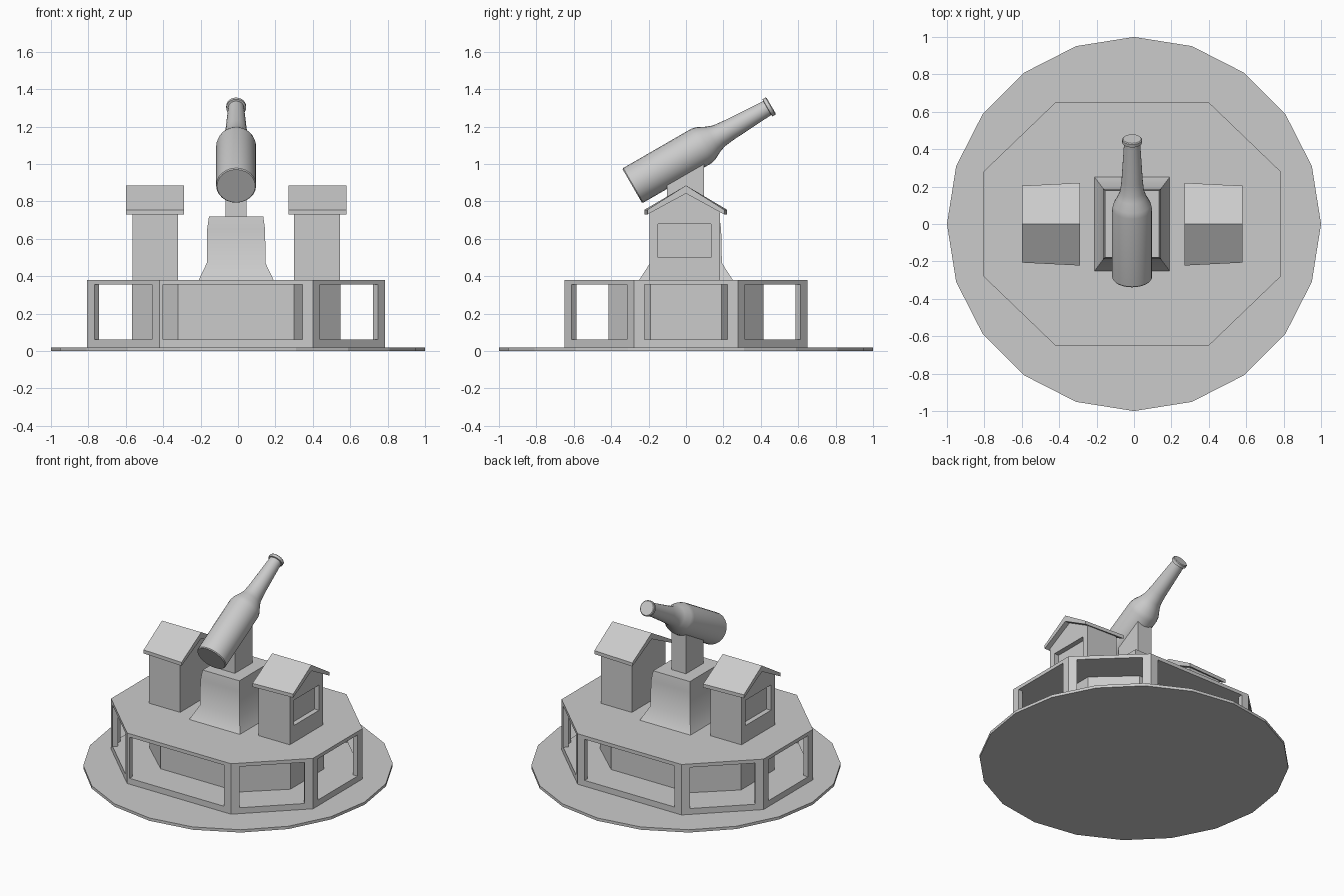
import bpy, bmesh, math
from mathutils import Vector

if "Cube" in bpy.data.objects:
    bpy.data.objects.remove(bpy.data.objects["Cube"])

CX = -0.01  # everything above the ground disc is centred here


def loft(name, rings, smooth=None):
    """Skin a list of equal-length point rings and cap both ends."""
    bm = bmesh.new()
    vs = [[bm.verts.new(p) for p in r] for r in rings]
    n = len(rings[0])
    for a, b in zip(vs, vs[1:]):
        for i in range(n):
            j = (i + 1) % n
            bm.faces.new((a[i], a[j], b[j], b[i]))
    bm.faces.new(vs[0])
    bm.faces.new(vs[-1])
    bmesh.ops.recalc_face_normals(bm, faces=bm.faces)
    me = bpy.data.meshes.new(name)
    bm.to_mesh(me)
    bm.free()
    ob = bpy.data.objects.new(name, me)
    bpy.context.collection.objects.link(ob)
    if smooth:
        bpy.ops.object.select_all(action='DESELECT')
        bpy.context.view_layer.objects.active = ob
        ob.select_set(True)
        bpy.ops.object.shade_smooth_by_angle(angle=math.radians(smooth))
    return ob


def prism(name, outline, z0, z1):
    return loft(name, [[(x, y, z) for x, y in outline] for z in (z0, z1)])


def rect(hx, hy, z, cy=0):
    return [(CX + sx * hx, cy + sy * hy, z) for sx, sy in ((-1, -1), (1, -1), (1, 1), (-1, 1))]


def octagon(hx, hy, cx, cy):
    """Octagon with half sizes hx, hy and corners cut at cx, cy."""
    return [(CX + x, y) for x, y in ((-cx, -hy), (cx, -hy), (hx, -cy), (hx, cy),
                                     (cx, hy), (-cx, hy), (-hx, cy), (-hx, -cy))]


# Ground disc
prism("ground_disc", [(math.sin(i * math.pi / 10), math.cos(i * math.pi / 10)) for i in range(20)], 0, 0.02)

# Octagonal platform: floor, inner core, roof slab
outer = octagon(0.797, 0.65, 0.41, 0.278)
prism("platform_floor", outer, 0.02, 0.062)
prism("platform_core", octagon(0.557, 0.415, 0.31, 0.19), 0.062, 0.355)
prism("platform_top", outer, 0.355, 0.38)

# Angled corner posts
for i, p in enumerate(outer):
    p = Vector(p)
    d0 = (Vector(outer[i - 1]) - p).normalized()
    d1 = (Vector(outer[(i + 1) % 8]) - p).normalized()
    w0 = 0.055
    w1 = 0.02 if i == 0 else 0.055
    n0, n1 = Vector((d0.y, -d0.x)), Vector((-d1.y, d1.x))
    t = 0.035
    bis = (n0 + n1).normalized()
    inner = p + bis * (t / bis.dot(n0))
    quad = [p, p + d1 * w1, p + d1 * w1 + n1 * t, inner, p + d0 * w0 + n0 * t, p + d0 * w0]
    prism("corner_post", [tuple(q) for q in quad], 0.062, 0.355)

# Two gabled booths with a recessed window on the outer side
wall = [(-0.195, 0.38), (0.182, 0.38), (0.182, 0.755), (0, 0.86), (-0.195, 0.755)]
roof = [(-0.222, 0.755), (0, 0.885), (0.22, 0.755), (0.22, 0.73), (0, 0.842), (-0.222, 0.73)]
window = [(-0.15, 0.5), (0.135, 0.5), (0.135, 0.68), (-0.15, 0.68)]


def along_x(name, profile, s, x0, x1, taper=1.0):
    return loft(name, [[(CX + s * x, y * k, z) for y, z in profile]
                       for x, k in ((x0, 1), (x1, taper))])


for s, side in ((-1, "left"), (1, "right")):
    booth = along_x(side + "_booth", wall, s, 0.31, 0.555)
    cutter = along_x(side + "_window_cutter", window, s, 0.52, 0.7)
    cutter.hide_render = True
    cutter.display_type = 'WIRE'
    mod = booth.modifiers.new("window", 'BOOLEAN')
    mod.object = cutter
    mod.operation = 'DIFFERENCE'
    mod.solver = 'EXACT'
    bpy.context.view_layer.objects.active = booth
    bpy.ops.object.modifier_apply(modifier=mod.name)
    bpy.data.objects.remove(cutter)
    along_x(side + "_booth_roof", roof, s, 0.28, 0.59, 0.93)

# Flared pedestal and support column
loft("pedestal", [rect(0.2, 0.25, 0.38), rect(0.157, 0.192, 0.47),
                  rect(0.155, 0.188, 0.65), rect(0.145, 0.178, 0.72)], 35)
loft("support_column", [rect(0.056, 0.098, 0.72, -0.003), rect(0.056, 0.098, 1.0, -0.003)])

# Tilted bottle: (distance along axis, radius)
profile = [(0, 0.102), (0.006, 0.107), (0.425, 0.107), (0.455, 0.1), (0.5, 0.077), (0.535, 0.064),
           (0.6, 0.057), (0.833, 0.043), (0.835, 0.053), (0.853, 0.053), (0.858, 0.048)]
start = Vector((CX, -0.2875, 0.8825))
ca, sa = math.cos(math.radians(30)), math.sin(math.radians(30))
axis, up, side = Vector((0, ca, sa)), Vector((0, -sa, ca)), Vector((1, 0, 0))
N = 24
loft("bottle", [[start + axis * d + (side * math.cos(a) + up * math.sin(a)) * r
                 for a in (2 * math.pi * k / N for k in range(N))] for d, r in profile], 35)
